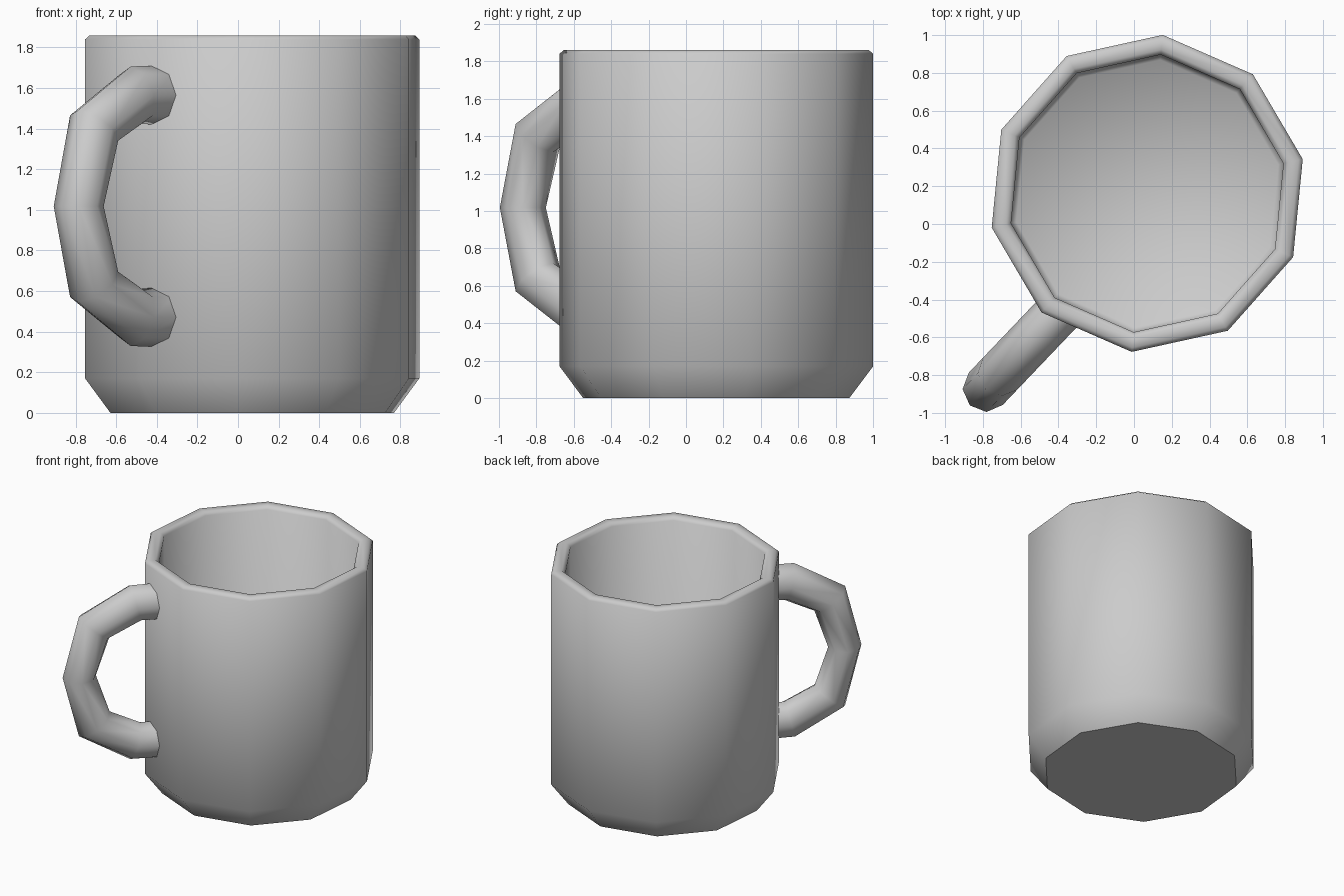
import bpy, bmesh, math
from mathutils import Vector

if "Cube" in bpy.data.objects:
    bpy.data.objects.remove(bpy.data.objects["Cube"])


def skin_rings(name, rings, smooth_angle):
    """Join equal-sized rings of points into a capped, smooth-shaded skin."""
    bm = bmesh.new()
    loops = [[bm.verts.new(p) for p in ring] for ring in rings]
    n = len(loops[0])
    for a, b in zip(loops, loops[1:]):
        for i in range(n):
            j = (i + 1) % n
            bm.faces.new((a[i], a[j], b[j], b[i]))
    bm.faces.new(loops[0])
    bm.faces.new(loops[-1])
    bmesh.ops.recalc_face_normals(bm, faces=bm.faces)
    mesh = bpy.data.meshes.new(name)
    bm.to_mesh(mesh)
    bm.free()
    ob = bpy.data.objects.new(name, mesh)
    bpy.context.collection.objects.link(ob)
    bpy.ops.object.select_all(action='DESELECT')
    ob.select_set(True)
    bpy.context.view_layer.objects.active = ob
    bpy.ops.object.shade_smooth_by_angle(angle=math.radians(smooth_angle))
    return ob


# Mug body: ten-sided lathe, outside bottom -> rim -> inside floor
SIDES, CX, CY, TURN = 10, 0.07, 0.162, math.radians(84.4)
profile = [(0.715, 0), (0.843, 0.17), (0.843, 1.84), (0.82, 1.86),
           (0.765, 1.86), (0.738, 1.835), (0.738, 0.13), (0.71, 0.10)]
body_rings = [[(CX + r * math.cos(TURN + math.tau * i / SIDES),
                CY + r * math.sin(TURN + math.tau * i / SIDES), z)
               for i in range(SIDES)] for r, z in profile]
skin_rings("mug_body", body_rings, 50)

# Handle: eight-sided tube in a slanted vertical plane, mirrored about mid height
root = Vector((-0.388, -0.456, 0))
out = Vector((-0.69, -0.724, 0)).normalized()
side = Vector((-out.y, out.x, 0))
MID, HALF_WIDTH = 1.018, 0.124
# distance outward, height above mid, ring tilt in degrees, in-plane half size
upper = [(0.0, 0.547, 90, 0.145), (0.165, 0.547, 75, 0.147),
         (0.465, 0.385, 38, 0.143), (0.575, 0.0, 0, 0.122)]
path = upper + [(s, -h, -t, r) for s, h, t, r in reversed(upper[:-1])]
handle_rings = []
for s, h, tilt, r in path:
    t = math.radians(tilt)
    centre = root + out * s + Vector((0, 0, MID + h))
    normal = out * math.cos(t) + Vector((0, 0, math.sin(t)))
    handle_rings.append([centre + normal * r * math.cos(math.tau * i / 8)
                         + side * HALF_WIDTH * math.sin(math.tau * i / 8)
                         for i in range(8)])
skin_rings("handle", handle_rings, 60)
